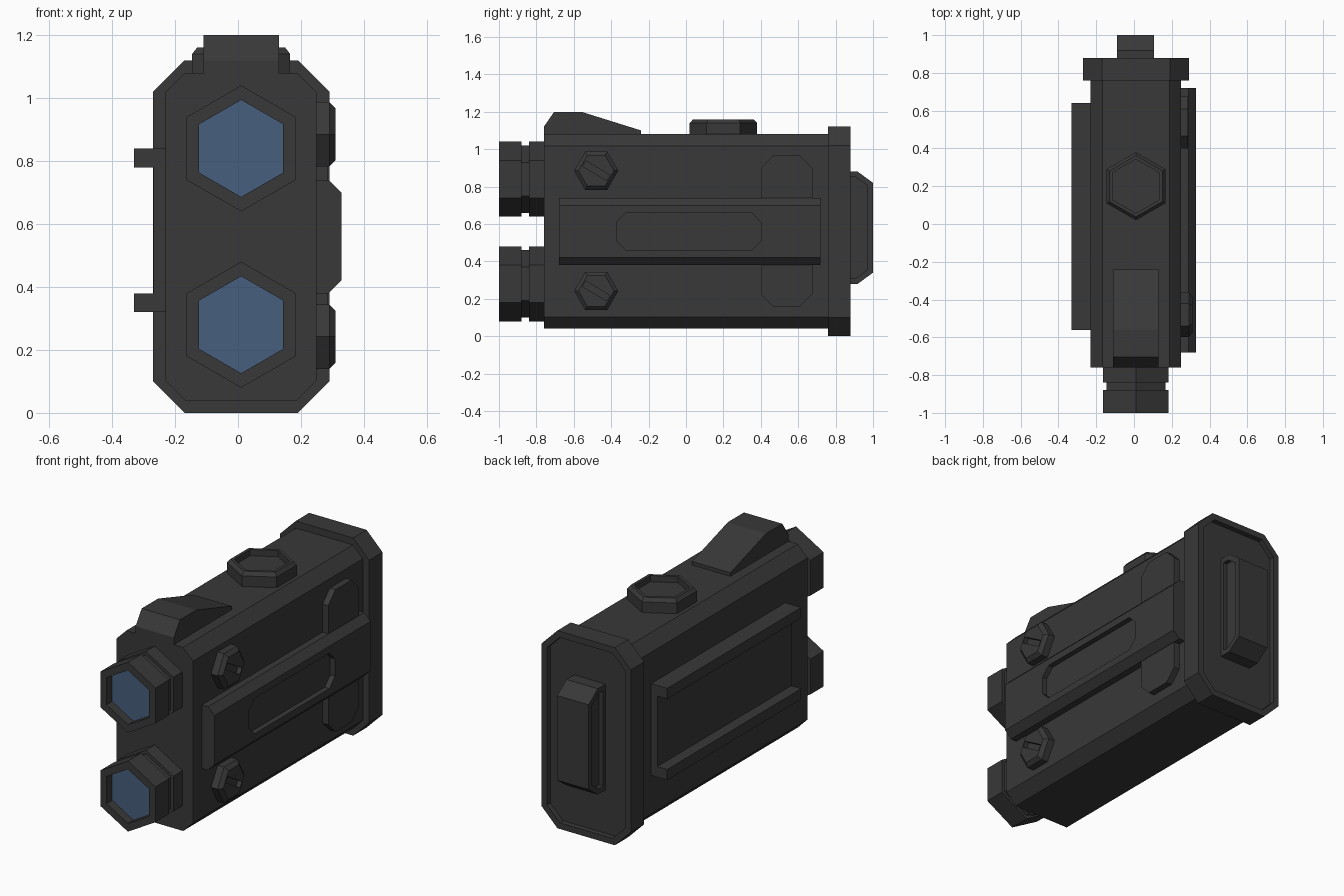
import bpy, bmesh, math
from mathutils import Vector

if "Cube" in bpy.data.objects:
    bpy.data.objects.remove(bpy.data.objects["Cube"])


def material(name, rgb):
    m = bpy.data.materials.new(name)
    m.diffuse_color = (*rgb, 1)
    m.use_nodes = True
    m.node_tree.nodes["Principled BSDF"].inputs["Base Color"].default_value = m.diffuse_color
    return m


DARK = material("dark grey casing", (0.040, 0.040, 0.040))
GLASS = material("blue glass", (0.062, 0.112, 0.205))
CX = 0.01  # centre line of the casing


def finish(name, bm, *mats):
    bmesh.ops.recalc_face_normals(bm, faces=bm.faces[:])
    me = bpy.data.meshes.new(name)
    bm.to_mesh(me)
    bm.free()
    for m in mats or (DARK,):
        me.materials.append(m)
    ob = bpy.data.objects.new(name, me)
    bpy.context.collection.objects.link(ob)
    return ob


def octagon(u0, u1, v0, v1, c):
    return [(u0 + c, v0), (u1 - c, v0), (u1, v0 + c), (u1, v1 - c),
            (u1 - c, v1), (u0 + c, v1), (u0, v1 - c), (u0, v0 + c)]


def rect(u0, u1, v0, v1):
    return [(u0, v0), (u1, v0), (u1, v1), (u0, v1)]


def prism(name, pts, axis, a, b, recess=None):
    """Extrude a 2D profile along an axis; recess = (directions, rim, depth)."""
    def place(u, v, h):
        return {"x": (h, u, v), "y": (u, h, v), "z": (u, v, h)}[axis]
    bm = bmesh.new()
    lo, hi = ([bm.verts.new(place(u, v, h)) for u, v in pts] for h in (a, b))
    bm.faces.new(lo)
    bm.faces.new(hi)
    n = len(pts)
    for i in range(n):
        j = (i + 1) % n
        bm.faces.new((lo[i], lo[j], hi[j], hi[i]))
    if recess:
        bmesh.ops.recalc_face_normals(bm, faces=bm.faces[:])
        bm.normal_update()
        dirs, rim, depth = recess
        for d in dirs:
            faces = [f for f in bm.faces if f.normal.dot(Vector(d)) > 0.99]
            bmesh.ops.inset_region(bm, faces=faces, thickness=rim, use_even_offset=True)
            bmesh.ops.inset_region(bm, faces=faces, thickness=0, depth=-depth)
    return finish(name, bm)


def hex_stack(name, rings, place, phase, cap=0):
    """Six-sided lathe through (radius, height) rings; the end cap gets its own material."""
    bm = bmesh.new()
    loops = []
    for r, h in rings:
        angles = [math.radians(phase + 60 * k) for k in range(6)]
        loops.append([bm.verts.new(place(r * math.cos(t), r * math.sin(t), h)) for t in angles])
    bm.faces.new(loops[0])
    for p, q in zip(loops, loops[1:]):
        for i in range(6):
            j = (i + 1) % 6
            bm.faces.new((p[i], p[j], q[j], q[i]))
    bm.faces.new(loops[-1]).material_index = cap
    return finish(name, bm, DARK, GLASS)


def cut(ob, cutter):
    """Subtract the cutter, bake the result and drop the cutter."""
    cutter.hide_render = True
    mod = ob.modifiers.new("cut", "BOOLEAN")
    mod.operation, mod.object, mod.solver = "DIFFERENCE", cutter, "EXACT"
    dg = bpy.context.evaluated_depsgraph_get()
    me = bpy.data.meshes.new_from_object(ob.evaluated_get(dg))
    ob.modifiers.clear()
    ob.data = me
    bpy.data.objects.remove(cutter)


# Casing and rear flange with a recessed back
prism("casing", octagon(-0.23, 0.25, 0.04, 1.08, 0.062), "y", -0.76, 0.78)
prism("rear_flange", octagon(-0.27, 0.29, 0, 1.12, 0.10), "y", 0.76, 0.88,
      ([(0, 1, 0)], 0.035, 0.03))

# Rear handle block with hollowed sides
prism("rear_block", [(0.84, 0.28), (0.918, 0.28), (1.0, 0.34), (1.0, 0.82), (0.918, 0.88),
                     (0.84, 0.88)], "x", -0.09, 0.107, ([(1, 0, 0), (-1, 0, 0)], 0.03, 0.025))

# Two lens barrels
for label, z in (("upper", 0.84), ("lower", 0.28)):
    hex_stack(label + "_lens",
              [(0.2, -0.75), (0.2, -0.84), (0.18, -0.84), (0.18, -0.88), (0.2, -0.88),
               (0.2, -1.0), (0.154, -1.0), (0.154, -0.95)],
              lambda u, v, h: (CX + u, h, z + v), 90, cap=1)

# Wedge and hex knob on top
prism("top_wedge", [(-0.76, 1.06), (-0.24, 1.06), (-0.24, 1.10), (-0.56, 1.20),
                    (-0.705, 1.20), (-0.76, 1.12)], "x", -0.11, 0.13)
hex_stack("top_knob", [(0.18, 1.07), (0.18, 1.14), (0.162, 1.16), (0.143, 1.16), (0.143, 1.125)],
          lambda u, v, h: (CX + u, 0.2 + v, h), 90)

# Right side: chamfered rail with a long slot, and the raised pad behind it
rail = prism("right_rail", [(0.23, 0.38), (0.288, 0.38), (0.328, 0.42), (0.328, 0.70),
                            (0.288, 0.74), (0.23, 0.74)], "y", -0.68, 0.72)
cut(rail, prism("slot_cutter", octagon(-0.37, 0.40, 0.46, 0.66, 0.05), "x", 0.298, 0.4))
prism("right_pad", octagon(0.40, 0.675, 0.16, 0.965, 0.065), "x", 0.23, 0.286)

# Right side: two slotted hex screws
tilt = math.radians(-31)
for label, z in (("upper", 0.885), ("lower", 0.242)):
    screw = hex_stack(label + "_screw", [(0.118, 0.23), (0.118, 0.29), (0.095, 0.31)],
                      lambda u, v, h: (h, -0.48 + u, z + v), 0)
    slot = [(-0.48 + u * math.cos(tilt) - v * math.sin(tilt),
             z + u * math.sin(tilt) + v * math.cos(tilt))
            for u, v in rect(-0.075, 0.075, -0.017, 0.017)]
    cut(screw, prism("screw_cutter", slot, "x", 0.285, 0.4))

# Left side: two mounting rails with a plate between them
for label, z in (("upper", 0.78), ("lower", 0.32)):
    prism(label + "_left_rail", rect(-0.56, 0.64, z, z + 0.06), "x", -0.33, -0.22)
prism("left_plate", rect(-0.56, 0.64, 0.38, 0.78), "x", -0.268, -0.22)
